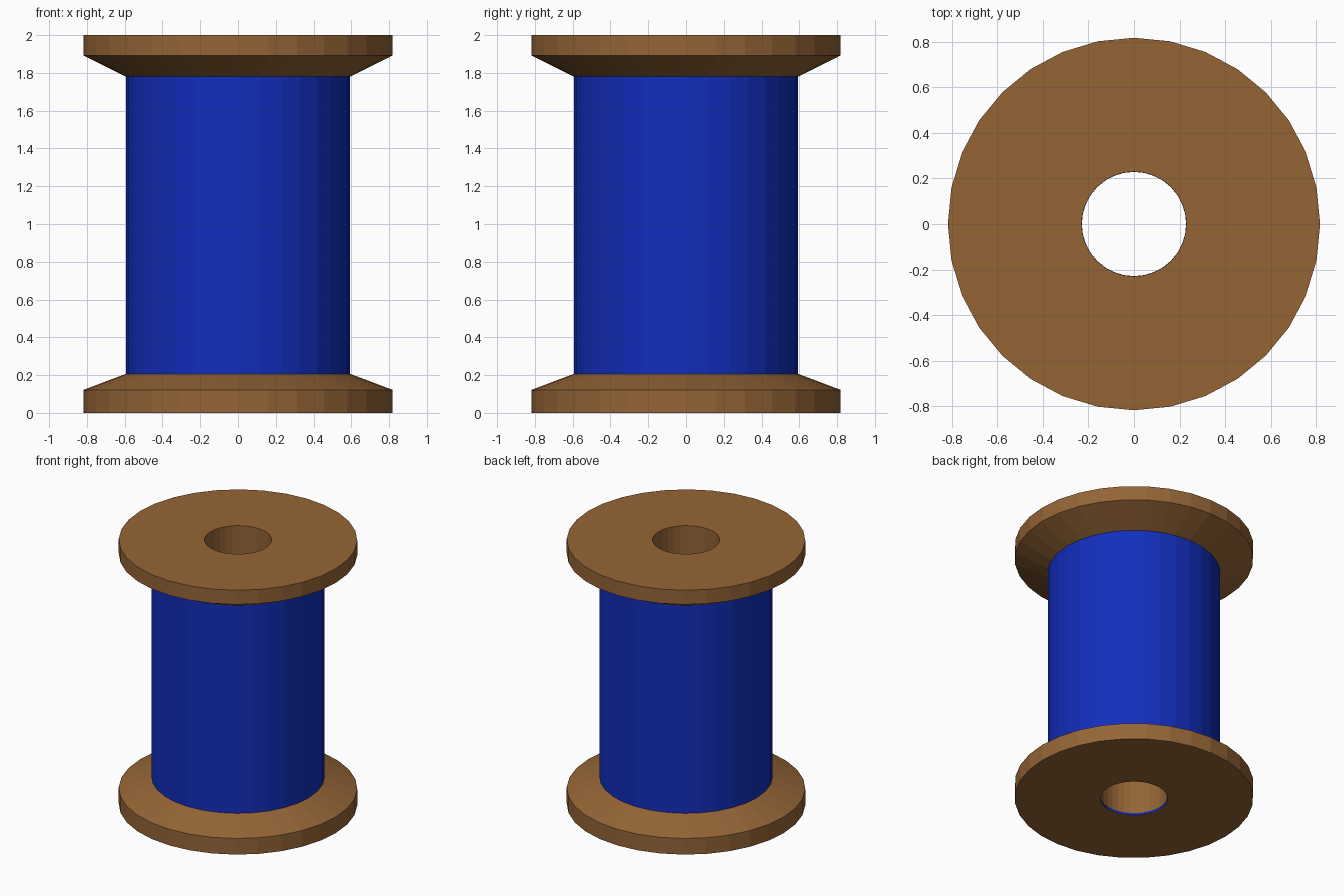
import bpy, bmesh, math

if "Cube" in bpy.data.objects:
    bpy.data.objects.remove(bpy.data.objects["Cube"])

SIDES = 32


def material(name, color):
    m = bpy.data.materials.new(name)
    m.diffuse_color = (*color, 1)
    m.use_nodes = True
    m.node_tree.nodes["Principled BSDF"].inputs["Base Color"].default_value = m.diffuse_color
    return m


def lathe(name, profile, mat):
    """Revolve a closed (radius, z) profile around the z axis."""
    bm = bmesh.new()
    rings = []
    for i in range(SIDES):
        a = 2 * math.pi * i / SIDES
        rings.append([bm.verts.new((r * math.cos(a), r * math.sin(a), z))
                      for r, z in profile])
    n = len(profile)
    for i in range(SIDES):
        a, b = rings[i], rings[(i + 1) % SIDES]
        for j in range(n):
            k = (j + 1) % n
            bm.faces.new((a[j], b[j], b[k], a[k]))
    bmesh.ops.recalc_face_normals(bm, faces=bm.faces)
    mesh = bpy.data.meshes.new(name)
    bm.to_mesh(mesh)
    bm.free()
    mesh.materials.append(mat)
    obj = bpy.data.objects.new(name, mesh)
    bpy.context.collection.objects.link(obj)
    return obj


wood = material("wood", (0.30, 0.13, 0.037))
blue = material("blue_thread", (0.006, 0.027, 0.50))

# Wooden core: two bevelled flanges joined by a hollow tube
lathe("wooden_spool", [
    (0.23, 0), (0.818, 0), (0.818, 0.122), (0.593, 0.207), (0.50, 0.207),
    (0.50, 1.78), (0.593, 1.78), (0.818, 1.892), (0.818, 2), (0.23, 2)], wood)

# Thread wound between the flanges
lathe("thread", [(0.51, 0.207), (0.593, 0.207), (0.593, 1.78), (0.51, 1.78)], blue)

# Thin blue lining at the lower mouth of the hole
lathe("bore_lining", [(0.229, 0.001), (0.235, 0.001), (0.235, 0.016), (0.229, 0.016)], blue)
